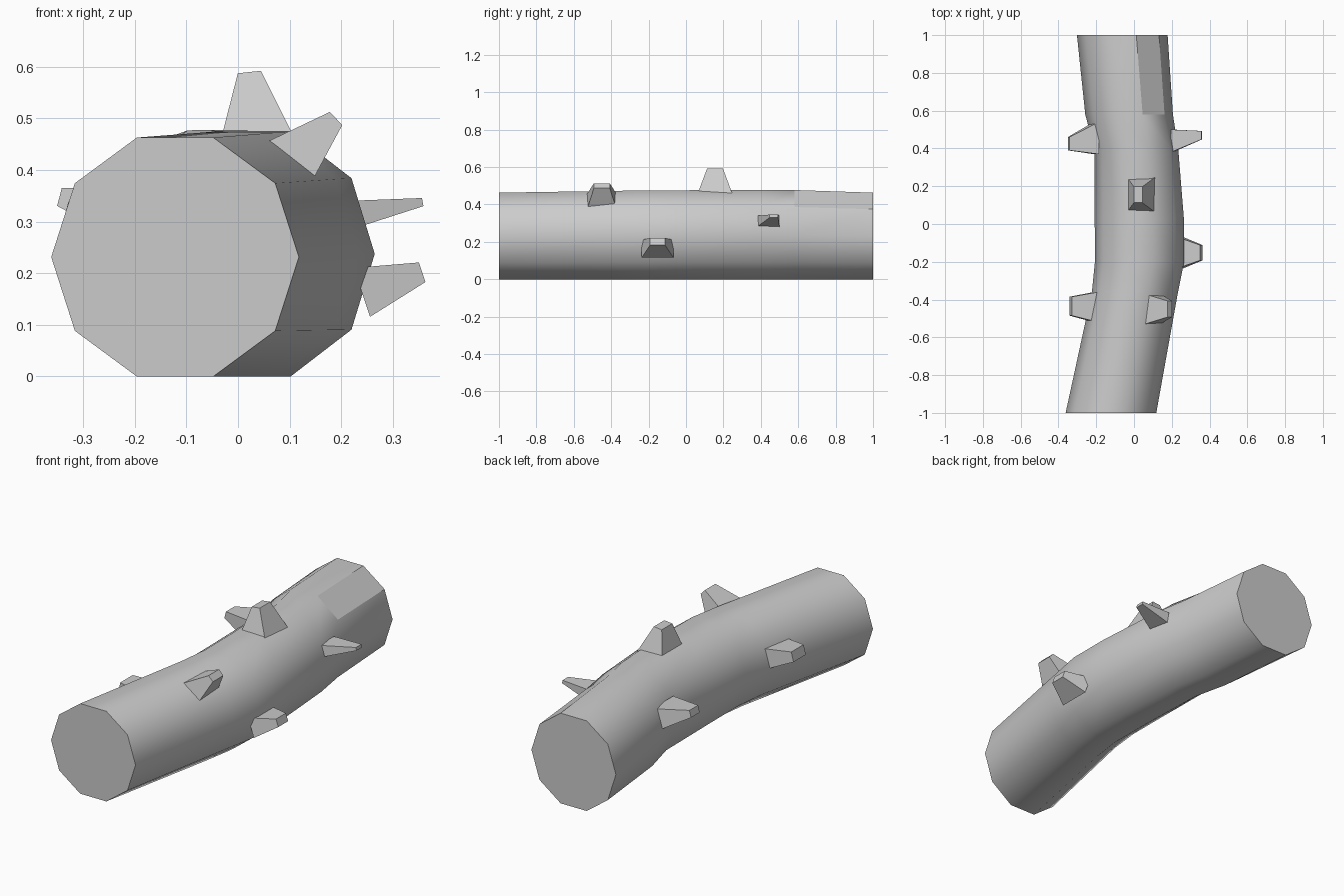
import bpy, bmesh
from math import cos, sin, pi
from mathutils import Vector

if "Cube" in bpy.data.objects:
    bpy.data.objects.remove(bpy.data.objects["Cube"])

SIDES = 10


def finish(name, bm):
    bmesh.ops.recalc_face_normals(bm, faces=bm.faces)
    mesh = bpy.data.meshes.new(name)
    bm.to_mesh(mesh)
    bm.free()
    ob = bpy.data.objects.new(name, mesh)
    bpy.context.collection.objects.link(ob)
    return ob


# Log: ten-sided rings along a bent centre line (y, centre x, x radius, top z)
rings = [(-1.0, -0.122, 0.24, 0.463), (-0.36, 0.005, 0.228, 0.473),
         (-0.2, 0.029, 0.236, 0.475), (0.03, 0.028, 0.236, 0.476),
         (0.4, 0.012, 0.222, 0.478), (0.58, -0.026, 0.232, 0.477),
         (1.0, -0.062, 0.24, 0.463)]
bm = bmesh.new()
loops = []
for y, cx, rx, top in rings:
    rz = top / 2 / sin(0.4 * pi)
    loops.append([bm.verts.new((cx + rx * cos(2 * pi * i / SIDES), y,
                                top / 2 + rz * sin(2 * pi * i / SIDES)))
                  for i in range(SIDES)])
for k, (a, b) in enumerate(zip(loops, loops[1:])):
    for i in range(SIDES):
        j = (i + 1) % SIDES
        f = bm.faces.new((a[i], a[j], b[j], b[i]))
        # one chopped flat panel on the upper right of the back end
        f.smooth = not (k == len(loops) - 2 and i == 1)
bm.faces.new(loops[0])
bm.faces.new(loops[-1])
finish("log", bm)


# Branch stubs: four-sided tapered pegs, sized (along the log, across it)
def stub(name, base, tip, base_size, tip_size):
    base, tip = Vector(base), Vector(tip)
    axis = (tip - base).normalized()
    across = axis.cross(Vector((0, 1, 0))).normalized()
    along = Vector((0, 1, 0))
    bm = bmesh.new()
    quads = []
    for c, (w, h) in ((base, base_size), (tip, tip_size)):
        quads.append([bm.verts.new(c + along * w / 2 * s + across * h / 2 * t)
                      for s, t in ((-1, -1), (1, -1), (1, 1), (-1, 1))])
    a, b = quads
    for i in range(4):
        j = (i + 1) % 4
        bm.faces.new((a[i], a[j], b[j], b[i]))
    bm.faces.new(a)
    bm.faces.new(b)
    finish(name, bm)


stub("top_stub", (0.037, 0.155, 0.45), (0.022, 0.155, 0.59), (0.185, 0.15), (0.085, 0.045))
stub("upper_right_stub", (0.085, -0.45, 0.40), (0.19, -0.45, 0.50), (0.17, 0.13), (0.085, 0.035))
stub("right_stub", (0.24, -0.152, 0.163), (0.357, -0.152, 0.202), (0.17, 0.10), (0.08, 0.04))
stub("back_right_stub", (0.20, 0.44, 0.31), (0.358, 0.47, 0.338), (0.12, 0.06), (0.045, 0.016))
stub("back_left_stub", (-0.20, 0.455, 0.31), (-0.346, 0.425, 0.348), (0.17, 0.11), (0.07, 0.036))
stub("front_left_stub", (-0.20, -0.44, 0.28), (-0.335, -0.435, 0.315), (0.16, 0.10), (0.10, 0.05))
